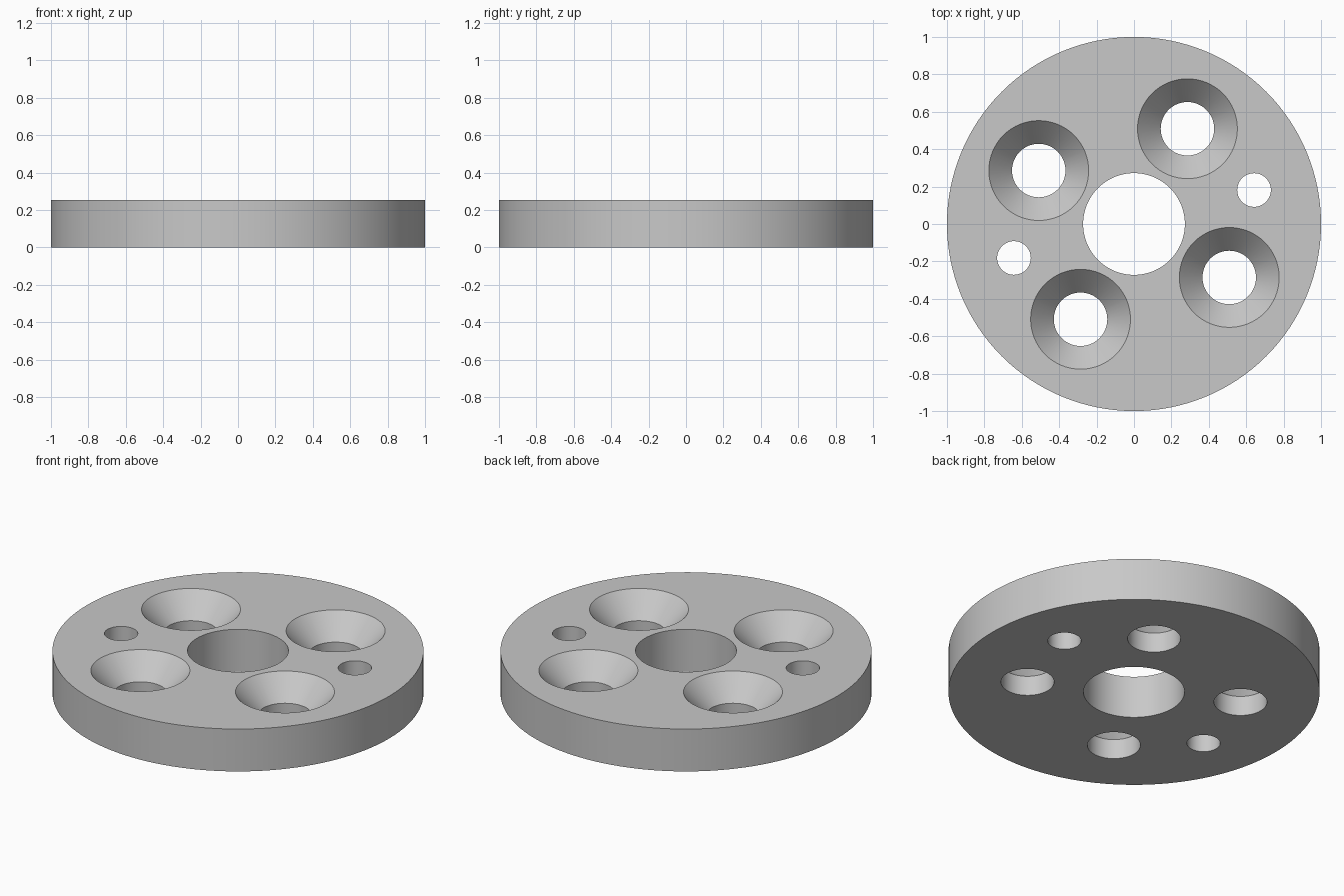
import bpy
import bmesh
from math import cos, sin, pi, radians
from mathutils import Matrix

if "Cube" in bpy.data.objects:
    bpy.data.objects.remove(bpy.data.objects["Cube"])

HEIGHT = 0.252
BORE_TOP = 0.118      # where each countersink begins
OVER = 0.05           # how far cutters poke out of the disc


def lathe(bm, profile, center=(0, 0), sides=64):
    """Closed solid of revolution from (radius, z) points, bottom to top."""
    rings = []
    for r, z in profile:
        rings.append([bm.verts.new((center[0] + r * cos(2 * pi * i / sides),
                                    center[1] + r * sin(2 * pi * i / sides), z))
                      for i in range(sides)])
    for low, high in zip(rings, rings[1:]):
        for i in range(sides):
            j = (i + 1) % sides
            bm.faces.new((low[i], low[j], high[j], high[i]))
    bm.faces.new(rings[0][::-1])
    bm.faces.new(rings[-1])


def make_object(name, bm):
    mesh = bpy.data.meshes.new(name)
    bm.to_mesh(mesh)
    bm.free()
    obj = bpy.data.objects.new(name, mesh)
    bpy.context.collection.objects.link(obj)
    return obj


def straight(radius):
    return [(radius, -OVER), (radius, HEIGHT + OVER)]


# Disc body
bm = bmesh.new()
lathe(bm, [(1, 0), (1, HEIGHT)], sides=128)
disc = make_object("flange_disc", bm)

# Hole cutters: centre bore, four countersunk holes, two pin holes
bore, sink = 0.143, 0.267
slope = (sink - bore) / (HEIGHT - BORE_TOP)
countersunk = [(bore, -OVER), (bore, BORE_TOP), (sink, HEIGHT),
               (sink + slope * OVER, HEIGHT + OVER)]
# keep the flared mouths from touching the neighbouring cutters
countersunk[-1] = (sink, HEIGHT + OVER)
bm = bmesh.new()
lathe(bm, straight(0.272), sides=96)
for k in range(4):
    a = radians(60.7 + 90 * k)
    lathe(bm, countersunk, (0.584 * cos(a), 0.584 * sin(a)))
for k in range(2):
    a = radians(15.8 + 180 * k)
    lathe(bm, straight(0.09), (0.667 * cos(a), 0.667 * sin(a)), 48)
cutter = make_object("hole_cutter", bm)
cutter.hide_render = True

# Cut the holes and bake the result
mod = disc.modifiers.new("holes", 'BOOLEAN')
mod.operation = 'DIFFERENCE'
mod.solver = 'EXACT'
mod.object = cutter
bpy.ops.object.select_all(action='DESELECT')
bpy.context.view_layer.objects.active = disc
disc.select_set(True)
bpy.ops.object.modifier_apply(modifier=mod.name)
bpy.data.objects.remove(cutter)
bpy.ops.object.shade_smooth_by_angle(angle=radians(30))

# Plain grey metal
grey = bpy.data.materials.new("plain_grey")
grey.use_nodes = True
color = (0.58, 0.58, 0.58, 1)
grey.diffuse_color = color
grey.node_tree.nodes["Principled BSDF"].inputs["Base Color"].default_value = color
disc.data.materials.clear()
disc.data.materials.append(grey)
